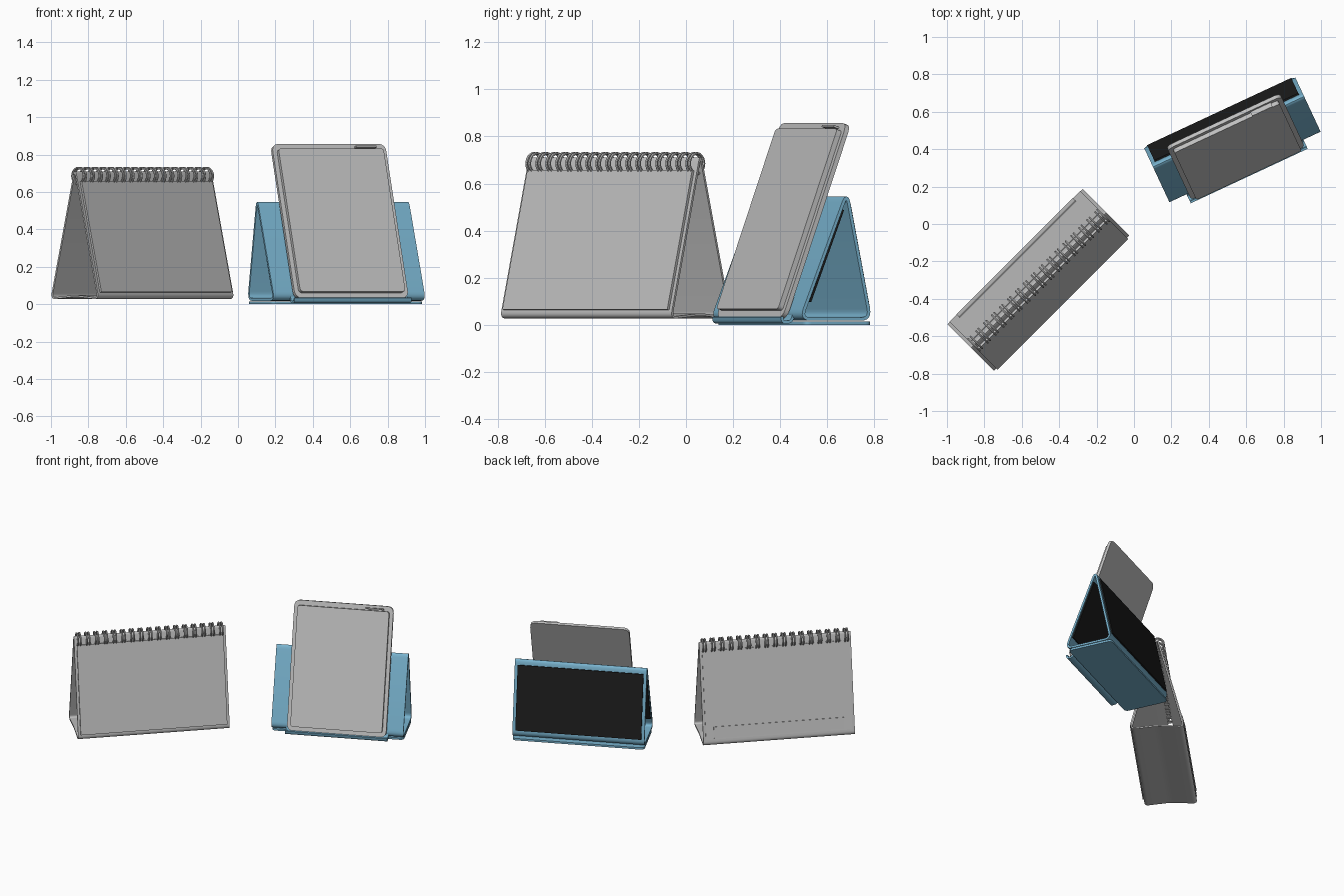
import bpy, bmesh, math
from mathutils import Matrix, Vector

cube = bpy.data.objects.get("Cube")
if cube:
    bpy.data.objects.remove(cube)


def material(name, r, g, b):
    m = bpy.data.materials.new(name)
    m.use_nodes = True
    m.diffuse_color = (r, g, b, 1)
    m.node_tree.nodes["Principled BSDF"].inputs["Base Color"].default_value = (r, g, b, 1)
    return m


GREY = material("paper grey", 0.53, 0.53, 0.53)
BLUE = material("cover blue", 0.19, 0.45, 0.62)
BLACK = material("lining black", 0.012, 0.012, 0.012)


def placed(x, y, degrees):
    return Matrix.Translation((x, y, 0)) @ Matrix.Rotation(math.radians(degrees), 4, "Z")


CALENDAR = placed(-0.51, -0.30, 45)
STAND = placed(0.524, 0.454, 25)


def finish(name, bm, mat, frame, thickness=0):
    """Turn a bmesh into a shaded object, optionally thickened."""
    mesh = bpy.data.meshes.new(name)
    bm.to_mesh(mesh)
    bm.free()
    mesh.materials.append(mat)
    ob = bpy.data.objects.new(name, mesh)
    bpy.context.collection.objects.link(ob)
    ob.matrix_world = frame
    bpy.ops.object.select_all(action="DESELECT")
    ob.select_set(True)
    bpy.context.view_layer.objects.active = ob
    if thickness:
        mod = ob.modifiers.new("thickness", "SOLIDIFY")
        mod.thickness = thickness
        mod.offset = 0
        bpy.ops.object.modifier_apply(modifier=mod.name)
    bpy.ops.object.shade_smooth_by_angle(angle=math.radians(35))
    return ob


def rounded(points, radius, closed=True, steps=6):
    """Round the corners of a 2D path."""
    pts = [Vector(p) for p in points]
    out = []
    for i, p in enumerate(pts):
        if not closed and i in (0, len(pts) - 1):
            out.append(p)
            continue
        a, b = pts[i - 1] - p, pts[(i + 1) % len(pts)] - p
        r = min(radius, a.length * 0.45, b.length * 0.45)
        a, b = p + a.normalized() * r, p + b.normalized() * r
        for k in range(steps + 1):
            t = k / steps
            out.append(a * (1 - t) ** 2 + p * (2 * t * (1 - t)) + b * t ** 2)
    return out


def ribbon(name, path, half, thickness, mat, frame, closed=True):
    """Sheet that follows a (y, z) path across the width."""
    bm = bmesh.new()
    rows = [[bm.verts.new((x, p.x, p.y)) for x in (-half, half)] for p in path]
    for i in range(len(rows) if closed else len(rows) - 1):
        a, b = rows[i], rows[(i + 1) % len(rows)]
        bm.faces.new((a[0], a[1], b[1], b[0]))
    bmesh.ops.recalc_face_normals(bm, faces=bm.faces)
    return finish(name, bm, mat, frame, thickness)


def slab(name, start, end, x0, x1, depth, mat, frame, radius=0.0):
    """Rectangular plate running from start to end in (y, z), raised along its normal."""
    p0 = Vector((0, *start))
    along = Vector((0, *end)) - p0
    length = along.length
    along.normalize()
    normal = Vector((1, 0, 0)).cross(along)
    outline = [Vector(p) for p in ((x0, 0), (x1, 0), (x1, length), (x0, length))]
    if radius:
        outline = rounded(outline, radius)
    bm = bmesh.new()
    face = bm.faces.new([bm.verts.new(p0 + Vector((p.x, 0, 0)) + along * p.y) for p in outline])
    top = bmesh.ops.extrude_face_region(bm, geom=[face])["geom"]
    bmesh.ops.translate(bm, vec=normal * depth,
                        verts=[v for v in top if isinstance(v, bmesh.types.BMVert)])
    bmesh.ops.recalc_face_normals(bm, faces=bm.faces)
    return finish(name, bm, mat, frame)


# Desk calendar: folded board with a creased floor
board = rounded([(-0.175, 0.03), (0, 0.72), (0.178, 0.03), (0, 0.045)], 0.03)
ribbon("calendar_board", board, 0.512, 0.01, GREY, CALENDAR)
slab("front_pages", (-0.172, 0.063), (-0.022, 0.655), -0.495, 0.495, 0.012, GREY, CALENDAR)
slab("back_page", (0.022, 0.655), (0.174, 0.07), -0.495, 0.495, 0.005, GREY, CALENDAR)
slab("back_label", (0.156, 0.155), (0.175, 0.08), -0.44, 0.44, 0.007, GREY, CALENDAR)

# Wire binding: pairs of loops along the fold
bm = bmesh.new()
LOOPS, AROUND, SIDES = 17, 24, 6
for i in range(LOOPS):
    for side in (-0.009, 0.009):
        cx = -0.48 + 0.96 * i / (LOOPS - 1) + side
        grid = []
        for j in range(AROUND):
            a = math.tau * j / AROUND
            row = []
            for k in range(SIDES):
                b = math.tau * k / SIDES
                r = 0.043 + 0.006 * math.cos(b)
                row.append(bm.verts.new((cx + 0.006 * math.sin(b),
                                         r * math.cos(a), 0.685 + r * math.sin(a))))
            grid.append(row)
        for j in range(AROUND):
            for k in range(SIDES):
                m, n = (j + 1) % AROUND, (k + 1) % SIDES
                bm.faces.new((grid[j][k], grid[m][k], grid[m][n], grid[j][n]))
bmesh.ops.recalc_face_normals(bm, faces=bm.faces)
finish("wire_binding", bm, GREY, CALENDAR)

# Folding stand: open-ended triangular sleeve on a flat base
sleeve = rounded([(-0.17, 0.025), (0.045, 0.56), (0.155, 0.025)], 0.045)
ribbon("stand_sleeve", sleeve, 0.446, 0.014, BLUE, STAND)
slab("stand_base", (-0.15, 0.0), (0.162, 0.0), -0.446, 0.446, 0.014, BLUE, STAND, 0.03)
slab("back_lining", (0.064, 0.51), (0.154, 0.07), -0.425, 0.425, 0.009, BLACK, STAND)
slab("inner_lining", (0.026, 0.49), (-0.128, 0.1), -0.44, 0.44, 0.009, BLACK, STAND)

# Tray that holds the tablet
tray = rounded([(-0.135, 0.11), (-0.168, 0.012), (-0.208, 0.012), (-0.212, 0.035)], 0.02, closed=False)
ribbon("tablet_tray", tray, 0.345, 0.012, BLUE, STAND, closed=False)

# Tablet leaning on the stand
slab("tablet_body", (-0.185, 0.026), (0.115, 0.85), -0.335, 0.335, 0.02, GREY, STAND, 0.045)
slab("tablet_screen", (-0.193, 0.06), (0.085, 0.825), -0.31, 0.31, 0.023, GREY, STAND, 0.02)
slab("speaker_slot", (0.087, 0.832), (0.09, 0.84), 0.15, 0.27, 0.025, GREY, STAND)
